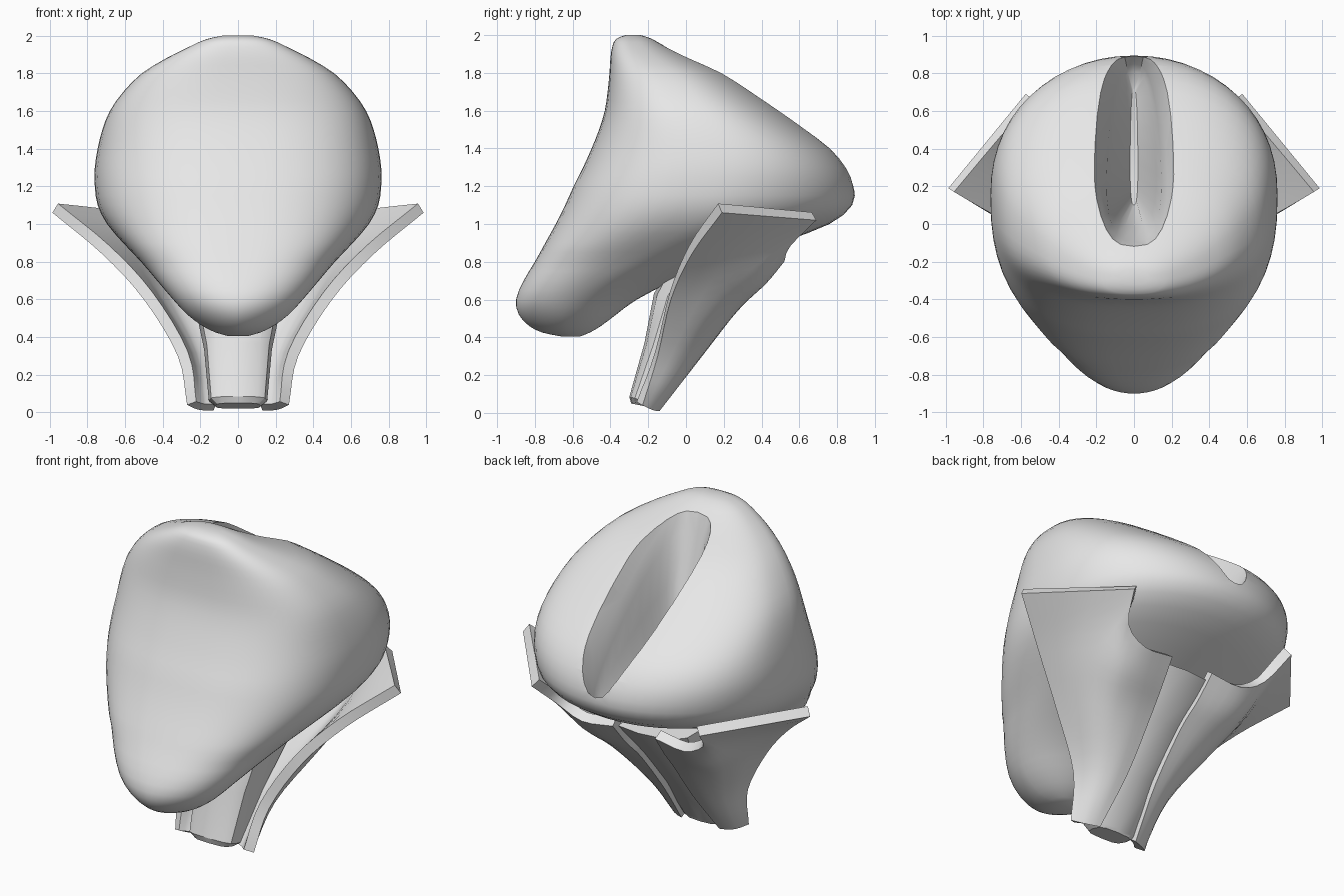
import bpy, bmesh, math
from mathutils import Vector

if "Cube" in bpy.data.objects:
    bpy.data.objects.remove(bpy.data.objects["Cube"])

mat = bpy.data.materials.new("light_grey")
mat.diffuse_color = (0.8, 0.8, 0.8, 1)
mat.use_nodes = True
mat.node_tree.nodes["Principled BSDF"].inputs["Base Color"].default_value = mat.diffuse_color


def add(name, verts, faces, angle=35):
    me = bpy.data.meshes.new(name)
    me.from_pydata([tuple(v) for v in verts], [], faces)
    bm = bmesh.new()
    bm.from_mesh(me)
    bmesh.ops.recalc_face_normals(bm, faces=bm.faces)
    bm.to_mesh(me)
    bm.free()
    me.materials.append(mat)
    ob = bpy.data.objects.new(name, me)
    bpy.context.collection.objects.link(ob)
    smooth(ob, angle)
    return ob


def smooth(ob, angle):
    bpy.ops.object.select_all(action='DESELECT')
    ob.select_set(True)
    bpy.context.view_layer.objects.active = ob
    bpy.ops.object.shade_smooth_by_angle(angle=math.radians(angle))


def apply_modifiers(ob, angle):
    dg = bpy.context.evaluated_depsgraph_get()
    ob.data = bpy.data.meshes.new_from_object(ob.evaluated_get(dg))
    ob.modifiers.clear()
    smooth(ob, angle)


def catmull(p, t):
    """Smooth value of the list p at t in 0..len-1."""
    i = min(int(t), len(p) - 2)
    f = t - i
    b, c = p[i], p[i + 1]
    a = p[i - 1] if i else b * 2 - c
    d = p[i + 2] if i + 2 < len(p) else c * 2 - b
    return 0.5 * (b * 2 + (c - a) * f + (a * 2 - b * 5 + c * 4 - d) * f * f
                  + (b * 3 - a - c * 3 + d) * f ** 3)


def loft(name, rings, angle=35):
    n = len(rings[0])
    faces = [(r * n + i, r * n + (i + 1) % n, (r + 1) * n + (i + 1) % n, (r + 1) * n + i)
             for r in range(len(rings) - 1) for i in range(n)]
    faces += [tuple(range(n)), tuple(range((len(rings) - 1) * n, len(rings) * n))]
    return add(name, [v for r in rings for v in r], faces, angle)


def power(v, e):
    return math.copysign(abs(v) ** e, v)


def ramp(v, lo, hi):
    return min(max((v - lo) / (hi - lo), 0), 1)


# Body: horizontal slices as (height, front y, back y, half width)
slices = [Vector(s) for s in [
    (.405, -.66, -.56, .05), (.425, -.76, -.51, .12), (.46, -.83, -.45, .19),
    (.52, -.885, -.37, .27), (.6, -.9, -.26, .345), (.7, -.86, -.06, .43),
    (.8, -.8, .22, .515), (.9, -.745, .5, .61), (1.0, -.69, .76, .695),
    (1.1, -.64, .88, .745), (1.2, -.595, .888, .76), (1.3, -.545, .85, .76),
    (1.4, -.5, .77, .745), (1.5, -.46, .64, .72), (1.6, -.43, .5, .68),
    (1.7, -.415, .355, .61), (1.8, -.405, .2, .51), (1.88, -.4, .02, .38),
    (1.94, -.39, -.11, .26), (1.98, -.37, -.18, .17), (2.0, -.32, -.24, .08)]]
N = 56
rings = []
for k in range(2 * len(slices) - 1):
    z, f, b, w = catmull(slices, k / 2)
    front = 1.75 + .85 * ramp(z, .5, .85)
    back = 2.08 + .32 * ramp(z, 1.15, 1.5)
    ring = []
    for i in range(N):
        a = 2 * math.pi * i / N
        e = 2 / (front if math.sin(a) < 0 else back)
        ring.append((w * power(math.cos(a), e),
                     (f + b) / 2 + (b - f) / 2 * power(math.sin(a), e), z))
    rings.append(ring)
body = loft("body", rings)

# Groove: a tapering V cut into the sloping back, as (front y, z, back y, z, half width)
rings = []
for y0, z0, y1, z1, half_w in [(-.08, 2.35, 1.15, 1.45, .36), (-.12, 2.06, .96, 1.25, .21),
                               (-.12, 1.95, .89, 1.18, .17), (-.09, 1.84, .85, 1.12, .14),
                               (-.02, 1.55, .81, 1.09, .115), (.1, 1.1, .72, 1.05, .02)]:
    ring = []
    for i in range(28):
        a = 2 * math.pi * i / 28
        s = power(math.sin(a), .8)
        t = (s + 1) / 2
        ring.append((half_w * (1 - .2 * s) * power(math.cos(a), .7),
                     y0 + (y1 - y0) * t, z0 + (z1 - z0) * t))
    rings.append(ring)
cutter = loft("groove_cutter", rings)
cutter.hide_render = True
m = body.modifiers.new("groove", 'BOOLEAN')
m.operation, m.object, m.solver = 'DIFFERENCE', cutter, 'EXACT'
apply_modifiers(body, 45)
bpy.data.objects.remove(cutter)

# Stalk: (front y, back y, half width, front z, back z)
rings = []
for f, b, w, zf, zb in [(-.29, -.14, .12, .05, .02), (-.3, -.13, .155, .085, .04),
                        (-.22, .05, .18, .37, .3), (-.17, .26, .235, .63, .56),
                        (-.05, .47, .3, .86, .8)]:
    ring = []
    for i in range(12):
        a = 2 * math.pi * i / 12
        s = power(math.sin(a), .6)
        ring.append((w * power(math.cos(a), .6), (f + b) / 2 + (b - f) / 2 * s,
                     (zf + zb) / 2 + (zb - zf) / 2 * s))
    rings.append(ring)
loft("stalk", rings, 30)

# Side sepals: edge columns from the base up, front edge to back edge, with a scooped top
columns = [
    [(.27, -.23, .04), (.32, -.15, .3), (.5, -.08, .6), (.72, .03, .84), (.985, .19, 1.06)],
    [(.24, -.2, .025), (.29, -.05, .29), (.45, .13, .57), (.57, .33, .8), (.575, .69, 1.02)],
    [(.21, -.175, .015), (.25, .01, .28), (.37, .22, .54), (.46, .4, .71), (.5, .55, .88)],
    [(.17, -.155, .01), (.18, .05, .27), (.25, .27, .54), (.32, .42, .68), (.35, .52, .8)],
    [(.13, -.14, .01), (.10, .07, .28), (.11, .28, .55), (.13, .4, .68), (.145, .51, .82)]]
R, C = 16, 3
verts, top = [], (len(columns) - 1) * C + 1
for r in range(R + 1):
    pts = [catmull([Vector(p) for p in col], 4 * r / R) for col in columns]
    for c in range(top):
        i = min(c // C, len(columns) - 2)
        # Straight from the front tip to the back tip, curved along the scoop
        t = c / C - i
        verts.append(pts[0].lerp(pts[1], t) if i == 0 else catmull(pts[1:], c / C - 1))
faces = [(r * top + c, r * top + c + 1, (r + 1) * top + c + 1, (r + 1) * top + c)
         for r in range(R) for c in range(top - 1)]
for side in (1, -1):
    # Orient outwards, then thicken towards the body
    sepal = add("right_sepal" if side > 0 else "left_sepal",
                [Vector((v.x * side, v.y, v.z)) for v in verts], faces)
    me = sepal.data
    if sum(p.normal.x * p.area for p in me.polygons) * side < 0:
        me.flip_normals()
    m = sepal.modifiers.new("thickness", 'SOLIDIFY')
    m.thickness, m.offset = .06, -1
    apply_modifiers(sepal, 40)
